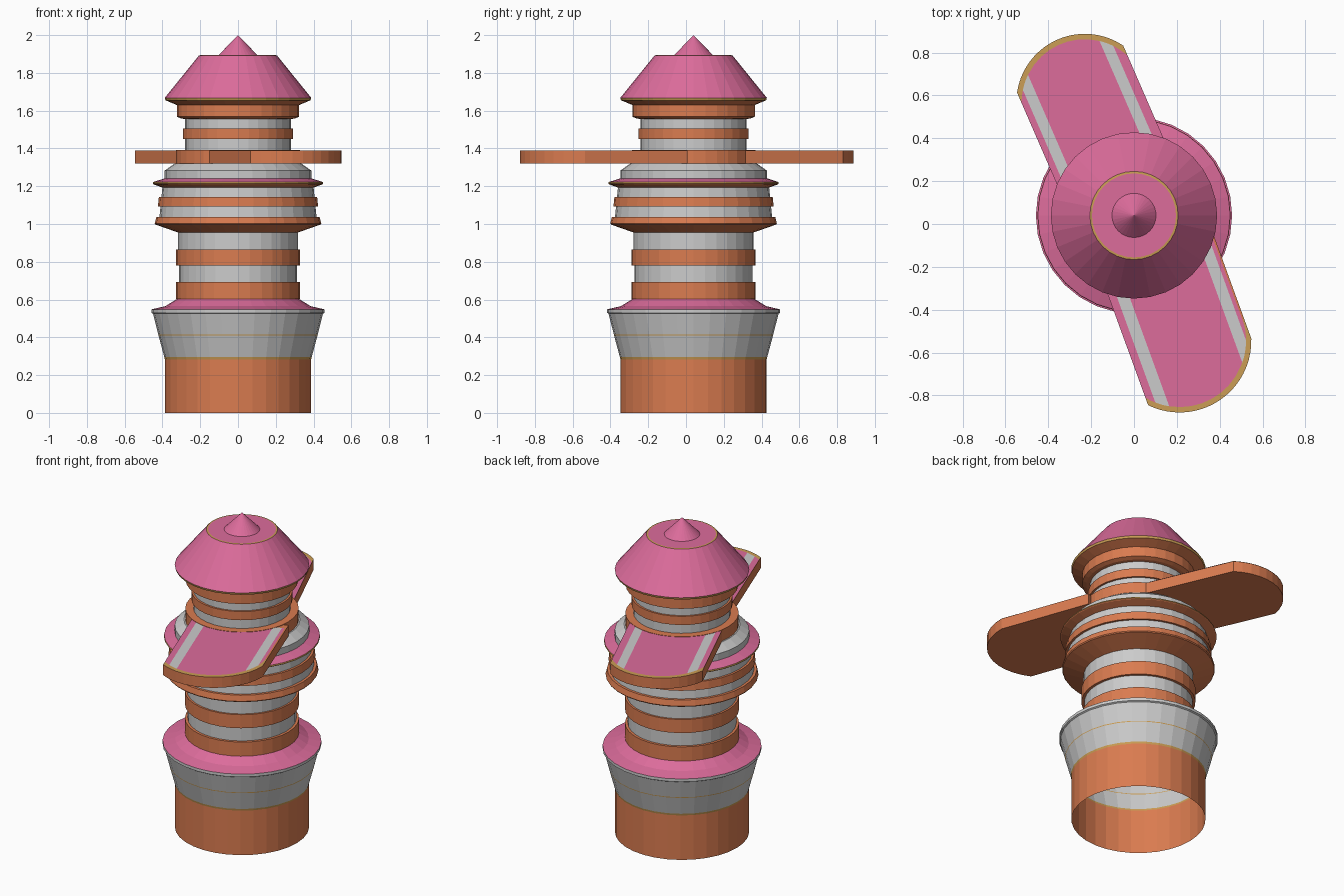
import bpy, bmesh, math

if "Cube" in bpy.data.objects:
    bpy.data.objects.remove(bpy.data.objects["Cube"])

CY = 0.04      # tower axis is at x=0, y=CY
SEG = 32


def colour(name, rgb):
    m = bpy.data.materials.new(name)
    m.diffuse_color = (*rgb, 1)
    m.use_nodes = True
    m.node_tree.nodes["Principled BSDF"].inputs["Base Color"].default_value = m.diffuse_color
    return m


GREY = None
ORANGE = colour("orange", (0.70, 0.20, 0.08))
PINK = colour("pink", (0.72, 0.15, 0.33))
GOLD = colour("gold", (0.60, 0.34, 0.09))


def finish(name, bm, mat):
    me = bpy.data.meshes.new(name)
    bm.to_mesh(me)
    bm.free()
    ob = bpy.data.objects.new(name, me)
    if mat:
        me.materials.append(mat)
    bpy.context.collection.objects.link(ob)
    return ob


def lathe(name, mat, *profile):
    """Revolve (radius, z) points, listed bottom to top, around the tower axis."""
    bm = bmesh.new()
    rings = []
    for r, z in profile:
        n = SEG if r > 0 else 1
        rings.append([bm.verts.new((r * math.cos(2 * math.pi * i / SEG),
                                    CY + r * math.sin(2 * math.pi * i / SEG), z))
                      for i in range(n)])
    for a, b in zip(rings, rings[1:]):
        for i in range(SEG):
            j = (i + 1) % SEG
            if len(b) == 1:
                bm.faces.new((a[i], a[j], b[0]))
            else:
                bm.faces.new((a[i], a[j], b[j], b[i]))
    return finish(name, bm, mat)


# open foot and flared skirt
lathe("foot", ORANGE, (0.387, 0), (0.387, 0.283))
lathe("foot_trim", GOLD, (0.387, 0.283), (0.390, 0.295))
lathe("skirt_lower", GREY, (0.390, 0.295), (0.421, 0.41))
lathe("skirt_trim", GOLD, (0.421, 0.41), (0.422, 0.415))
lathe("skirt_upper", GREY, (0.422, 0.415), (0.45, 0.525), (0.458, 0.53), (0.458, 0.548))
lathe("skirt_top", PINK, (0.458, 0.548), (0.385, 0.565), (0.325, 0.602))

# lower shaft with two bands
lathe("lower_shaft", GREY, (0.313, 0.60), (0.313, 0.78), (0.317, 0.86), (0.317, 0.957))
for k, (z0, z1) in enumerate([(0.602, 0.692), (0.78, 0.866)]):
    lathe(f"lower_band_{k}", ORANGE, (0.313, z0), (0.329, z0), (0.329, z1), (0.313, z1))

# wide drum
lathe("drum_base", ORANGE, (0.317, 0.955), (0.437, 0.997), (0.441, 1.003),
      (0.432, 1.038), (0.414, 1.038))
lathe("drum_wall", GREY, (0.416, 1.035), (0.40, 1.195))
lathe("drum_band", ORANGE, (0.408, 1.093), (0.424, 1.093), (0.419, 1.143), (0.404, 1.143))
lathe("drum_rim", ORANGE, (0.40, 1.193), (0.447, 1.21), (0.451, 1.214))
lathe("drum_rim_trim", GOLD, (0.451, 1.214), (0.449, 1.222))
lathe("drum_ledge", PINK, (0.449, 1.222), (0.388, 1.242))
lathe("drum_cap", GREY, (0.388, 1.24), (0.388, 1.283), (0.335, 1.32), (0.28, 1.32))

# collar, upper shaft and bands
lathe("collar", ORANGE, (0.28, 1.319), (0.327, 1.319), (0.327, 1.392), (0.28, 1.392))
lathe("upper_shaft", GREY, (0.28, 1.32), (0.28, 1.57))
lathe("upper_band", ORANGE, (0.28, 1.45), (0.292, 1.45), (0.292, 1.505), (0.28, 1.505))

# roof
lathe("roof_neck", ORANGE, (0.28, 1.556), (0.30, 1.558), (0.324, 1.568), (0.324, 1.63),
      (0.384, 1.655))
lathe("roof_trim", GOLD, (0.384, 1.655), (0.388, 1.668))
lathe("roof", PINK, (0.388, 1.668), (0.206, 1.893))
lathe("roof_top_trim", GOLD, (0.206, 1.893), (0.196, 1.894))
lathe("roof_top", PINK, (0.196, 1.894), (0.103, 1.894))
lathe("roof_tip", PINK, (0.103, 1.894), (0, 2.0))


def platform(name, angle, lo, hi, centre, radius, stripes):
    """Slab reaching out along angle; lo/hi are its side offsets, end is an arc."""
    u = (math.cos(angle), math.sin(angle))
    side = 1 if u[1] < 0 else -1
    n = (-u[1] * side, u[0] * side)

    def at(d, o, z):
        return (u[0] * d + n[0] * o, CY + u[1] * d + n[1] * o, z)

    def end(o, r=radius):
        return centre + math.sqrt(max(r * r - o * o, 0))

    def slab(part, mat, pts, z0, z1):
        bm = bmesh.new()
        f = bm.faces.new([bm.verts.new(at(d, o, z0)) for d, o in pts])
        new = bmesh.ops.extrude_face_region(bm, geom=[f])["geom"]
        bmesh.ops.translate(bm, vec=(0, 0, z1 - z0),
                            verts=[v for v in new if isinstance(v, bmesh.types.BMVert)])
        bmesh.ops.recalc_face_normals(bm, faces=bm.faces)
        finish(name + part, bm, mat)

    def sheet(part, mat, z, a, b, near, far, steps=1):
        bm = bmesh.new()
        rows = [a + (b - a) * i / steps for i in range(steps + 1)]
        pairs = [(bm.verts.new(at(near(o), o, z)), bm.verts.new(at(far(o), o, z))) for o in rows]
        for p, q in zip(pairs, pairs[1:]):
            bm.faces.new((p[0], p[1], q[1], q[0]))
        bmesh.ops.recalc_face_normals(bm, faces=bm.faces)
        for f in bm.faces:
            if f.normal.z < 0:
                f.normal_flip()
        finish(name + part, bm, mat)

    # arc sampled by angle so the rounded end is even
    a0, a1 = math.asin(lo / radius), math.asin(hi / radius)
    arc = [a0 + (a1 - a0) * i / 12 for i in range(13)]
    pts = [(0.15, lo)] + [(centre + radius * math.cos(t), radius * math.sin(t)) for t in arc]
    slab("", ORANGE, pts + [(0.15, hi)], 1.32, 1.388)

    # deck strips: pink, grey, pink, grey, pink, with a gold curved edge
    inner = radius - 0.025
    ilo, ihi = max(lo, -inner + 0.001), min(hi, inner - 0.001)
    cuts = [ilo, *stripes, ihi]
    for k, (a, b) in enumerate(zip(cuts, cuts[1:])):
        sheet(f"_deck_{k}", GREY if k % 2 else PINK, 1.39, a, b,
              lambda o: 0.2, lambda o: end(o, inner), 8)
    sheet("_edge_trim", GOLD, 1.389, lo, hi, lambda o: end(o, inner) - 0.01, end, 24)


# two platforms at slightly different angles
platform("rear_platform", math.radians(113.5), -0.272, 0.27, 0.575, 0.32,
         (-0.242, -0.192, 0.177, 0.227))
platform("front_platform", math.radians(-70), -0.241, 0.318, 0.622, 0.335,
         (-0.205, -0.15, 0.24, 0.292))
